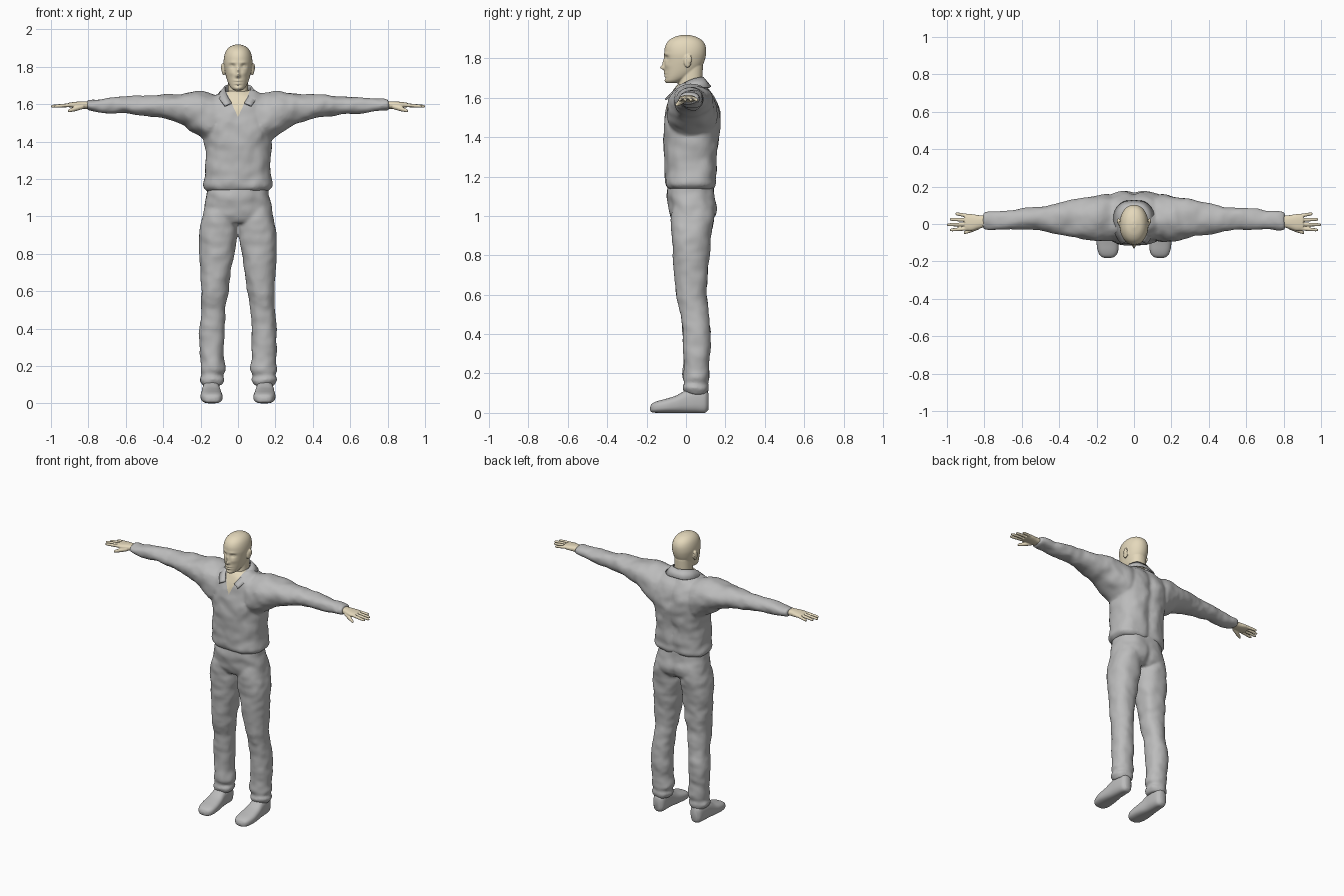
import bpy, bmesh, math
from mathutils import Vector, Matrix, noise

cube = bpy.data.objects.get("Cube")
if cube:
    bpy.data.objects.remove(cube)


def material(name, rgb):
    m = bpy.data.materials.new(name)
    m.use_nodes = True
    m.diffuse_color = (*rgb, 1)
    m.node_tree.nodes["Principled BSDF"].inputs["Base Color"].default_value = (*rgb, 1)
    return m


CLOTH = material("grey cloth", (0.5, 0.5, 0.5))
SKIN = material("pale skin", (0.78, 0.69, 0.5))


def spline(rows, steps):
    """Smooth in-between rows through the given rows."""
    out = []
    for i in range(len(rows) - 1):
        p, q = rows[i], rows[i + 1]
        a, b = rows[max(i - 1, 0)], rows[min(i + 2, len(rows) - 1)]
        for k in range(steps):
            t = k / steps
            out.append([q1 + t * (q2 - q0) / 2 + t * t * (q0 - 2.5 * q1 + 2 * q2 - q3 / 2)
                        + t ** 3 * (1.5 * (q1 - q2) + (q3 - q0) / 2)
                        for q0, q1, q2, q3 in zip(a, p, q, b)])
    return out + [list(rows[-1])]


def loft(bm, axis, rows, power=2.2, segs=40, steps=6, side=1):
    """Closed skin over rows of (position, low a, high a, low b, high b)."""
    rings = []
    for t, a0, a1, b0, b1 in spline(rows, steps):
        ring = []
        for k in range(segs):
            ang = math.tau * k / segs
            c, s = math.cos(ang), math.sin(ang)
            a = (a0 + a1) / 2 + (a1 - a0) / 2 * math.copysign(abs(c) ** (2 / power), c)
            b = (b0 + b1) / 2 + (b1 - b0) / 2 * math.copysign(abs(s) ** (2 / power), s)
            x, y, z = {"x": (t, a, b), "y": (a, t, b), "z": (a, b, t)}[axis]
            ring.append(bm.verts.new((x * side, y, z)))
        rings.append(ring)
    for lo, hi in zip(rings, rings[1:]):
        for k in range(segs):
            n = (k + 1) % segs
            bm.faces.new((lo[k], lo[n], hi[n], hi[k]))
    bm.faces.new(rings[0])
    bm.faces.new(rings[-1])


def ball(bm, at, size):
    bmesh.ops.create_uvsphere(bm, u_segments=20, v_segments=12, radius=1,
                              matrix=Matrix.Translation(at) @ Matrix.Diagonal((*size, 1)))


def bump(u, width):
    return math.exp(-(u / width) ** 2)


def wrinkle(bm, amount, freq):
    for v in bm.verts:
        v.co += noise.noise_vector(Vector([c * f for c, f in zip(v.co, freq)])) * amount


def finish(name, bm, mat, voxel=0, smooth=3):
    """Turn the parts into one fused, smooth object."""
    bmesh.ops.recalc_face_normals(bm, faces=bm.faces)
    me = bpy.data.meshes.new(name)
    bm.to_mesh(me)
    bm.free()
    me.materials.append(mat)
    me.polygons.foreach_set("use_smooth", [True] * len(me.polygons))
    ob = bpy.data.objects.new(name, me)
    bpy.context.collection.objects.link(ob)
    if voxel:
        r = ob.modifiers.new("fuse", "REMESH")
        r.mode, r.voxel_size, r.use_smooth_shade = "VOXEL", voxel, True
        s = ob.modifiers.new("soften", "SMOOTH")
        s.factor, s.iterations = 0.5, smooth
    return ob


# Shirt: body and two sleeves fused
bm = bmesh.new()
loft(bm, "z", [(1.135, -.165, .165, -.09, .14), (1.16, -.182, .186, -.105, .158),
               (1.2, -.18, .183, -.105, .155), (1.3, -.172, .172, -.11, .16),
               (1.4, -.18, .18, -.113, .172), (1.48, -.19, .19, -.108, .178),
               (1.55, -.19, .19, -.1, .172), (1.6, -.18, .18, -.085, .15),
               (1.64, -.14, .14, -.06, .12), (1.67, -.08, .08, -.04, .09)], 2.5, 56)
for side in (1, -1):
    loft(bm, "x", [(.1, -.09, .15, 1.4, 1.65), (.15, -.095, .16, 1.39, 1.658),
                   (.2, -.092, .153, 1.425, 1.668), (.25, -.085, .145, 1.46, 1.664),
                   (.3, -.075, .135, 1.492, 1.658), (.4, -.055, .112, 1.522, 1.65),
                   (.5, -.035, .093, 1.537, 1.645), (.6, -.027, .083, 1.547, 1.64),
                   (.7, -.032, .072, 1.556, 1.632), (.78, -.034, .064, 1.562, 1.626),
                   (.81, -.03, .06, 1.566, 1.624)], 2.1, 36, 8, side)
for v in bm.verts:
    x, y, z = v.co
    if y > .08:
        v.co.y -= .016 * bump(x, .03) * min(1, (y - .08) / .05)
wrinkle(bm, .009, (9, 9, 13))
wrinkle(bm, .005, (24, 18, 22))
shirt = finish("shirt", bm, CLOTH, .009, 3)

# Open neckline: cut a V into the shirt front and colour it as skin
dg = bpy.context.evaluated_depsgraph_get()
mesh = bpy.data.meshes.new_from_object(shirt.evaluated_get(dg))
shirt.modifiers.clear()
shirt.data = mesh
mesh.materials.clear()
for m in (CLOTH, SKIN):
    mesh.materials.append(m)
bm = bmesh.new()
bm.from_mesh(mesh)
LOW, SLOPE = 1.53, .45
for side in (1, -1):
    bmesh.ops.bisect_plane(bm, geom=bm.verts[:] + bm.edges[:] + bm.faces[:], dist=1e-5,
                           plane_co=(0, 0, LOW), plane_no=(side, 0, -SLOPE))
for f in bm.faces:
    c = f.calc_center_median()
    f.material_index = int(c.y < 0 and abs(c.x) < SLOPE * (c.z - LOW))
    f.smooth = True
bm.to_mesh(mesh)
bm.free()

# Folded collar, one flap per side
top = [(0, .088, 1.7), (.04, .08, 1.703), (.066, .04, 1.695), (.068, -.005, 1.675),
       (.058, -.05, 1.645), (.034, -.088, 1.605)]
rim = [(0, .125, 1.655), (.06, .115, 1.652), (.1, .07, 1.652), (.108, .005, 1.645),
       (.098, -.055, 1.625), (.07, -.105, 1.59)]
bm = bmesh.new()
for side in (1, -1):
    rows = [[bm.verts.new((p[0] * side, p[1], p[2])) for p in spline(line, 3)]
            for line in (top, rim)]
    for i in range(len(rows[0]) - 1):
        bm.faces.new((rows[0][i], rows[0][i + 1], rows[1][i + 1], rows[1][i]))
bmesh.ops.remove_doubles(bm, verts=bm.verts, dist=1e-4)
collar = finish("collar", bm, CLOTH)
thick = collar.modifiers.new("thickness", "SOLIDIFY")
thick.thickness, thick.offset = .009, 0

# Trousers: hips and two legs fused
bm = bmesh.new()
loft(bm, "z", [(.965, -.185, .185, -.06, .12), (1, -.19, .19, -.08, .15),
               (1.05, -.18, .18, -.088, .157), (1.1, -.168, .168, -.096, .148),
               (1.17, -.158, .158, -.09, .138)], 2.4, 56)
for side in (1, -1):
    loft(bm, "z", [(.095, .085, .19, -.005, .105), (.125, .072, .205, -.015, .115),
                   (.15, .08, .196, -.008, .11), (.18, .066, .204, -.016, .117),
                   (.23, .074, .202, -.012, .118), (.3, .075, .206, -.013, .121),
                   (.4, .074, .207, -.017, .126), (.5, .066, .197, -.028, .114),
                   (.6, .052, .197, -.047, .107), (.7, .036, .2, -.057, .111),
                   (.8, .02, .206, -.066, .119), (.9, .006, .207, -.073, .128),
                   (.98, .002, .195, -.077, .142), (1.05, .002, .175, -.07, .14)],
         2.2, 40, 6, side)
for v in bm.verts:
    if v.co.y > .08 and v.co.z > .9:
        v.co.y -= .015 * bump(v.co.x, .02) * bump(v.co.z - .98, .07)
wrinkle(bm, .007, (10, 10, 12))
wrinkle(bm, .004, (20, 20, 26))
finish("trousers", bm, CLOTH, .008, 3)

# Shoes
for side, name in ((1, "left_shoe"), (-1, "right_shoe")):
    bm = bmesh.new()
    loft(bm, "y", [(-.182, .125, .155, .012, .03), (-.172, .1, .178, .003, .047),
                   (-.145, .085, .193, 0, .06), (-.1, .083, .2, 0, .072),
                   (-.05, .088, .197, 0, .088), (0, .095, .192, 0, .115),
                   (.05, .097, .188, 0, .125), (.095, .103, .18, 0, .12),
                   (.113, .12, .163, .015, .1)], 2.7, 36, 5, side)
    finish(name, bm, CLOTH)

# Head: skull with a modelled face, ears and neck
bm = bmesh.new()
loft(bm, "z", [(1.674, -.022, .022, -.098, -.04), (1.686, -.037, .037, -.104, -.015),
               (1.705, -.049, .049, -.106, .025), (1.73, -.059, .059, -.107, .06),
               (1.76, -.067, .067, -.108, .082), (1.79, -.073, .073, -.109, .095),
               (1.825, -.077, .077, -.11, .102), (1.86, -.073, .073, -.106, .1),
               (1.888, -.062, .062, -.09, .085), (1.908, -.042, .042, -.06, .055),
               (1.919, -.012, .012, -.02, .015)], 2.1, 96, 8)
# (x, z, width, height, push): nose, bridge, eye hollows, brow, lips, mouth line, chin
face = [(0, 1.752, .011, .011, -.021), (0, 1.775, .008, .022, -.012),
        (.03, 1.803, .015, .011, .011), (.028, 1.822, .022, .007, -.004),
        (.034, 1.765, .018, .014, -.004), (0, 1.725, .02, .005, -.007),
        (0, 1.718, .024, .003, .004), (0, 1.71, .017, .005, -.006),
        (0, 1.7, .02, .004, .003), (0, 1.685, .018, .009, -.005)]
for v in bm.verts:
    if v.co.y < -.03:
        v.co.y += sum(d * bump(abs(v.co.x) - x, w) * bump(v.co.z - z, h)
                      for x, z, w, h, d in face)
loft(bm, "z", [(1.57, -.06, .06, -.06, .07), (1.64, -.056, .056, -.045, .08),
               (1.69, -.054, .054, -.035, .083), (1.76, -.054, .054, -.035, .086)])
for side in (1, -1):
    ball(bm, (side * .077, .008, 1.785), (.01, .019, .033))
    ball(bm, (side * .083, .016, 1.795), (.008, .014, .024))
    ball(bm, (side * .03, -.083, 1.803), (.012, .012, .009))
finish("head", bm, SKIN, .004, 2)

# Hands: palm, four fingers and a thumb fused
for side, name in ((1, "left_hand"), (-1, "right_hand")):
    bm = bmesh.new()
    loft(bm, "x", [(.79, -.015, .045, 1.575, 1.615), (.83, -.025, .047, 1.575, 1.615),
                   (.87, -.036, .053, 1.578, 1.612), (.905, -.032, .052, 1.583, 1.608)],
         2.4, 28, 6, side)
    for y, spread, tip in ((-.024, -.008, .985), (-.002, -.002, 1), (.021, .004, .985),
                           (.043, .012, .955)):
        rows = []
        for t, r in ((0, .01), (.5, .0095), (.9, .008), (1, .004)):
            x, c, z = .88 + t * (tip - .88), y + t * spread, 1.596 - .008 * t
            rows.append((x, c - r, c + r, z - r, z + r))
        loft(bm, "x", rows, 2, 14, 5, side)
    rows = []
    for t, r in ((0, .013), (.5, .013), (.9, .009), (1, .004)):
        x, c, z = .825 + t * .085, -.014 - t * .034, 1.588 - t * .025
        rows.append((x, c - r, c + r, z - r, z + r))
    loft(bm, "x", rows, 2, 14, 5, side)
    finish(name, bm, SKIN, .0035, 1)
